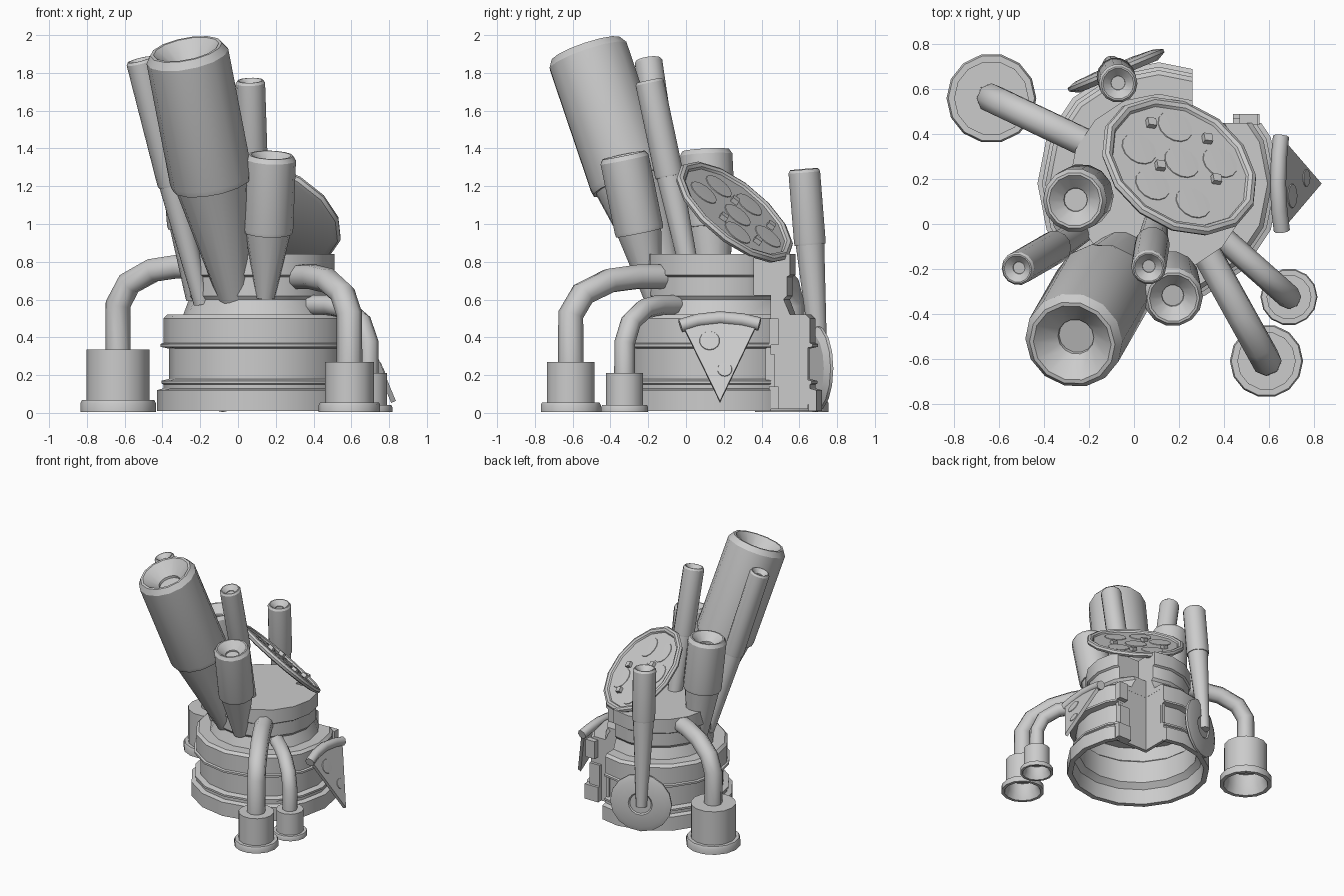
import bpy, bmesh, math
from mathutils import Vector, Matrix

if "Cube" in bpy.data.objects:
    bpy.data.objects.remove(bpy.data.objects["Cube"])


def shade(ob):
    bpy.ops.object.select_all(action='DESELECT')
    bpy.context.view_layer.objects.active = ob
    ob.select_set(True)
    bpy.ops.object.shade_smooth_by_angle(angle=math.radians(28))


def finish(bm, name, loc=(0, 0, 0), axis=(0, 0, 1), smooth=True):
    bmesh.ops.remove_doubles(bm, verts=bm.verts, dist=1e-5)
    bmesh.ops.recalc_face_normals(bm, faces=bm.faces)
    me = bpy.data.meshes.new(name)
    bm.to_mesh(me)
    bm.free()
    ob = bpy.data.objects.new(name, me)
    bpy.context.collection.objects.link(ob)
    rot = Vector((0, 0, 1)).rotation_difference(Vector(axis).normalized())
    ob.matrix_world = Matrix.Translation(loc) @ rot.to_matrix().to_4x4()
    if smooth:
        shade(ob)
    return ob


def lathe(name, prof, n, loc, axis=(0, 0, 1), smooth=True):
    """Revolve (radius, height) points that start and end on the axis."""
    bm = bmesh.new()
    rings = [[bm.verts.new((r * math.cos(math.tau * i / n), r * math.sin(math.tau * i / n), z))
              for i in range(n)] for r, z in prof]
    for a, b in zip(rings, rings[1:]):
        for i in range(n):
            j = (i + 1) % n
            bm.faces.new((a[i], a[j], b[j], b[i]))
    bmesh.ops.dissolve_degenerate(bm, dist=1e-6, edges=bm.edges)
    return finish(bm, name, loc, axis, smooth)


def box(name, lo, hi):
    bm = bmesh.new()
    lo, hi = Vector(lo), Vector(hi)
    bmesh.ops.create_cube(bm, size=1)
    bmesh.ops.scale(bm, vec=hi - lo, verts=bm.verts)
    return finish(bm, name, (lo + hi) / 2, smooth=False)


def barrel(name, base, tip, r0, r1, length, n=14):
    """Tapered stem that opens into a wider barrel with a dished end."""
    d = Vector(tip) - Vector(base)
    L = d.length
    s, c = L - length, 0.14 * r1
    lathe(name, [(0, 0), (r0, 0), (r1 * .9, s), (r1 * .97, s), (r1, s + c), (r1, L - c * 1.3),
                 (r1 * .88, L), (r1 * .8, L), (r1 * .37, L - r1 * .4),
                 (r1 * .36, L - r1 * .48), (0, L - r1 * .48)], n, base, d)


def pipe(name, pts, r):
    cu = bpy.data.curves.new(name, 'CURVE')
    cu.dimensions = '3D'
    cu.bevel_depth, cu.bevel_resolution, cu.use_fill_caps = r, 2, True
    sp = cu.splines.new('POLY')
    sp.points.add(len(pts) - 1)
    for p, q in zip(sp.points, pts):
        p.co = (*q, 1)
    sp.use_smooth = True
    bpy.context.collection.objects.link(bpy.data.objects.new(name, cu))


def outlet(name, end, top, start, rf, rc, rp, hc):
    """Bent pipe ending in a flanged cup that is open underneath."""
    x, y = end
    e, s = Vector((x, y, top)), Vector(start)
    k = Vector((x, y, s.z))
    corner = [k.lerp(s, t) for t in (.12, .38, .65)]
    corner[0].z -= .09
    corner[1].z -= .02
    k.z -= .2
    pipe(name + "_pipe", [e, k, *corner, s], rp)
    h = .2 * hc
    lathe(name + "_cup", [(0, hc), (rc, hc), (rc, h), (rf * .96, h), (rf, h * .75), (rf, .005),
                          (rf * .85, .005), (rc * .9, h), (rc * .85, hc * .5), (0, hc * .5)],
          14, (x, y, 0))


# Main drum, thin shell underneath, with an open wedge at the back right
body = lathe("drum_body", [
    (0, .84), (.4, .84), (.4, .73), (.385, .72), (.385, .62), (.37, .6), (.40, .52), (.485, .52),
    (.505, .5), (.505, .37), (.52, .365), (.52, .35), (.475, .34), (.475, .18), (.515, .17),
    (.515, .155), (.505, .15), (.505, .13), (.54, .12), (.54, .01), (.5, .01), (.49, .13),
    (.45, .17), (.45, .35), (.475, .37), (.475, .48), (0, .48)], 16, (.11, .18, 0), smooth=False)
cutters = [box("notch_lower", (.26, .45, -.1), (1, 1, .635)),
           box("notch_upper", (.26, .36, .625), (1, 1, 1))]
bpy.context.view_layer.objects.active = body
for c in cutters:
    c.hide_render = True
    m = body.modifiers.new("notch", 'BOOLEAN')
    m.operation, m.object, m.solver = 'DIFFERENCE', c, 'EXACT'
    bpy.ops.object.modifier_apply(modifier=m.name)
    bpy.data.objects.remove(c)
shade(body)

# Walls and stepped ledges of the open wedge
box("notch_wall_left", (.235, .42, .02), (.259, .645, .5))
box("notch_wall_right", (.235, .42, .02), (.53, .449, .5))
box("notch_ledge_low", (.44, .44, .02), (.56, .49, .14))
box("notch_ledge_middle", (.44, .44, .14), (.53, .47, .31))
box("notch_ledge_high", (.47, .44, .36), (.55, .49, .5))

# Barrels
barrel("large_barrel", (-.02, -.085, .61), (-.275, -.53, 1.925), .085, .22, .76)
barrel("left_thin_barrel", (-.19, -.01, .58), (-.52, -.2, 1.87), .045, .075, .69)
barrel("middle_thin_barrel", (.1, .03, .7), (.065, -.195, 1.76), .05, .078, .52)
barrel("front_short_barrel", (.145, -.175, .61), (.175, -.33, 1.365), .05, .133, .42)
barrel("left_short_barrel", (-.2, .145, .6), (-.265, .105, 1.39), .075, .143, .41)
barrel("rear_barrel", (-.1, .71, .22), (-.07, .625, 1.29), .04, .086, .4)

# Round plate on the back
lathe("rear_plate", [(0, -.03), (.19, -.03), (.23, -.008), (.23, .008), (.19, .022), (.09, .028),
                     (.08, .02), (0, .02)], 16, (-.08, .685, .235), (-.38, .92, 0))

# Bent pipes with cups
outlet("left_outlet", (-.635, .56), .33, (-.15, .33, .775), .2, .166, .067, .335)
outlet("front_outlet", (.59, -.61), .26, (.29, -.07, .72), .163, .13, .068, .27)
outlet("right_outlet", (.69, -.325), .2, (.38, -.05, .57), .127, .1, .055, .21)

# Tilted pizza on top
centre, n = Vector((.2, .255, 1.06)), Vector((.39, .58, .715)).normalized()
lathe("pizza", [(0, -.022), (.34, -.022), (.365, -.015), (.376, .003), (.368, .02), (.35, .026),
                (.332, .018), (.325, .006), (0, .006)], 14, centre, n)


def on_pizza(x, y, h=0.0):
    z = centre.z - (n.x * (x - centre.x) + n.y * (y - centre.y)) / n.z
    return Vector((x, y, z)) + n * h


for x, y in ((.26, .09), (.02, .33), (.18, .43), (.21, .27), (.38, .27), (.08, .17)):
    lathe("pizza_round_topping", [(0, .012), (.082, .01), (.085, 0), (0, 0)], 14,
          on_pizza(x, y), n)
for x, y in ((.07, .44), (.32, .37), (.11, .25), (.36, .19)):
    bm = bmesh.new()
    bmesh.ops.create_cube(bm, size=.04)
    finish(bm, "pizza_cube_topping", on_pizza(x, y, .012), n, False)

# Pizza slice leaning on the right side
down, side = Vector((.19, 0, -.46)).normalized(), Vector((0, 1, 0))
face = Vector((.46, 0, .19)).normalized()
top = Vector((.63, .18, .53))
arc = [top + side * s + down * d for s, d in
       ((-.21, .045), (-.12, .015), (0, 0), (.12, .012), (.21, .035))]
bm = bmesh.new()
outline = arc + [top + down * .51]
front = [bm.verts.new(p + face * .012) for p in outline]
back = [bm.verts.new(p - face * .015) for p in outline]
bm.faces.new(front)
bm.faces.new(back[::-1])
for i in range(6):
    j = (i + 1) % 6
    bm.faces.new((front[i], back[i], back[j], front[j]))
finish(bm, "slice_base", smooth=False)
pipe("slice_crust", [p + down * .03 for p in arc], .036)
for s, d, r in ((-.055, .165, .055), (.025, .33, .04)):
    lathe("slice_topping", [(0, .007), (r * .95, .006), (r, 0), (0, 0)], 14,
          top + side * s + down * d + face * .01, face)
